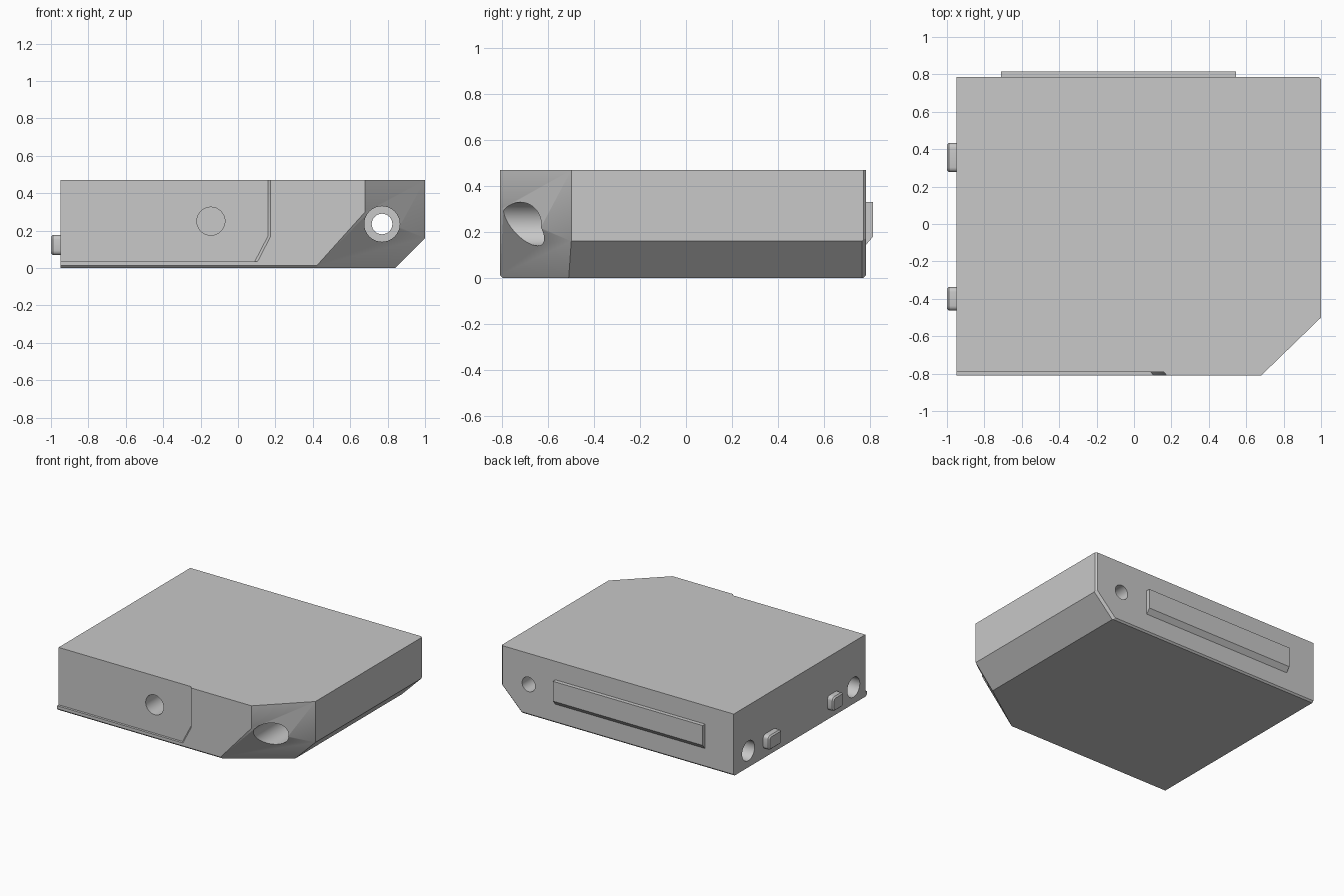
import bpy, bmesh, math
from mathutils import Vector, Matrix

if "Cube" in bpy.data.objects:
    bpy.data.objects.remove(bpy.data.objects["Cube"])

grey = bpy.data.materials.new("light_grey")
grey.use_nodes = True
COLOUR = (0.58, 0.58, 0.58, 1)
grey.diffuse_color = COLOUR
grey.node_tree.nodes["Principled BSDF"].inputs["Base Color"].default_value = COLOUR


def make_object(name, bm):
    bmesh.ops.recalc_face_normals(bm, faces=bm.faces)
    mesh = bpy.data.meshes.new(name)
    bm.to_mesh(mesh)
    bm.free()
    mesh.materials.append(grey)
    obj = bpy.data.objects.new(name, mesh)
    bpy.context.collection.objects.link(obj)
    return obj


def prism(points, start, vector):
    """Sweep a closed list of 3D points along a vector."""
    bm = bmesh.new()
    face = bm.faces.new([bm.verts.new(Vector(p) + Vector(start)) for p in points])
    new = bmesh.ops.extrude_face_region(bm, geom=[face])["geom"]
    verts = [v for v in new if isinstance(v, bmesh.types.BMVert)]
    bmesh.ops.translate(bm, verts=verts, vec=Vector(vector))
    return bm


def slice_off(bm, point, normal):
    """Remove everything on the normal side of a plane and cap it."""
    geom = bm.verts[:] + bm.edges[:] + bm.faces[:]
    cut = bmesh.ops.bisect_plane(bm, geom=geom, plane_co=Vector(point),
                                 plane_no=Vector(normal).normalized(), clear_outer=True)
    edges = [e for e in cut["geom_cut"] if isinstance(e, bmesh.types.BMEdge)]
    bmesh.ops.edgeloop_fill(bm, edges=edges)
    bmesh.ops.recalc_face_normals(bm, faces=bm.faces)


def cylinder(radius, start, end):
    start, end = Vector(start), Vector(end)
    axis = end - start
    turn = axis.to_track_quat('Z', 'Y').to_matrix().to_4x4()
    bm = bmesh.new()
    bmesh.ops.create_cone(bm, cap_ends=True, segments=48, radius1=radius, radius2=radius,
                          depth=axis.length,
                          matrix=Matrix.Translation((start + end) / 2) @ turn)
    return bm


def carve(target, bm):
    cutter = make_object("cutter", bm)
    cutter.hide_render = True
    mod = target.modifiers.new("carve", 'BOOLEAN')
    mod.operation, mod.solver, mod.object = 'DIFFERENCE', 'EXACT', cutter
    bpy.context.view_layer.objects.active = target
    bpy.ops.object.modifier_apply(modifier=mod.name)
    bpy.data.objects.remove(cutter)


def smooth(obj):
    bpy.ops.object.select_all(action='DESELECT')
    obj.select_set(True)
    bpy.context.view_layer.objects.active = obj
    bpy.ops.object.shade_smooth_by_angle(angle=math.radians(30))


# Main block: chamfered slab swept front to back
FRONT, BACK, LEFT, TOP, EDGE = -0.81, 0.785, -0.95, 0.47, 0.012
outline = [(LEFT, 0, 0), (0.84, 0, 0), (1, 0, 0.16), (1, 0, TOP), (LEFT, 0, TOP)]
bm = prism(outline, (0, FRONT, 0), (0, BACK - FRONT, 0))

# Angled front corner and the sloping facet below it
a, b, c = Vector((0.41, FRONT, 0)), Vector((0.68, FRONT, 0.3)), Vector((1, -0.5, 0.16))
slice_off(bm, b, (0.31, -0.32, 0))
slice_off(bm, a, (c - a).cross(b - a))

# Narrow chamfers along the front bottom and back edges
slice_off(bm, (0, FRONT, EDGE), (0, -1, -1))
slice_off(bm, (0, BACK, EDGE), (0, 1, -1))
slice_off(bm, (1 - EDGE, BACK, 0), (1, 1, 0))
slice_off(bm, (0.92 - EDGE, BACK, 0.08 + EDGE), (1, 1.4, -1))
body = make_object("body", bm)

# Shallow front recess with a slanted end wall, leaving a bottom lip
recess = [(-1.2, 0, 0.035), (0.09, 0, 0.035), (0.16, 0, 0.17), (0.16, 0, 0.6), (-1.2, 0, 0.6)]
carve(body, prism(recess, (0, FRONT + 0.018, 0), (0.03, -0.036, 0)))

# Blind holes in the front and the side
carve(body, cylinder(0.075, (-0.145, -1, 0.25), (-0.145, -0.55, 0.25)))
for y in (0.61, -0.65):
    carve(body, cylinder(0.075, (-1.1, y, 0.125), (-0.72, y, 0.125)))

# Through hole with a wider bore at the front corner
carve(body, cylinder(0.055, (0.77, -1, 0.235), (0.77, 1, 0.235)))
carve(body, cylinder(0.095, (0.77, -1, 0.235), (0.77, -0.4, 0.235)))
smooth(body)

# Raised back plate with a sloped lower edge
profile = [(0, 0.775, 0.145), (0, BACK, 0.145), (0, 0.815, 0.18), (0, 0.815, 0.33), (0, 0.775, 0.33)]
make_object("back_plate", prism(profile, (-0.71, 0, 0), (1.255, 0, 0)))

# Rounded pegs on the side
for name, y, width in (("rear_peg", 0.355, 0.155), ("front_peg", -0.4, 0.125)):
    bm = bmesh.new()
    bmesh.ops.create_cube(bm, size=1, matrix=Matrix.Translation((-0.96, y, 0.122))
                          @ Matrix.Diagonal((0.08, width, 0.108, 1)))
    along = [e for e in bm.edges if abs(e.verts[0].co.x - e.verts[1].co.x) > 0.01]
    bmesh.ops.bevel(bm, geom=along, offset=0.025, segments=4, profile=0.5, affect='EDGES')
    rim = [e for e in bm.edges if all(v.co.x < -0.99 for v in e.verts)]
    bmesh.ops.bevel(bm, geom=rim, offset=0.01, segments=1, affect='EDGES')
    smooth(make_object(name, bm))
